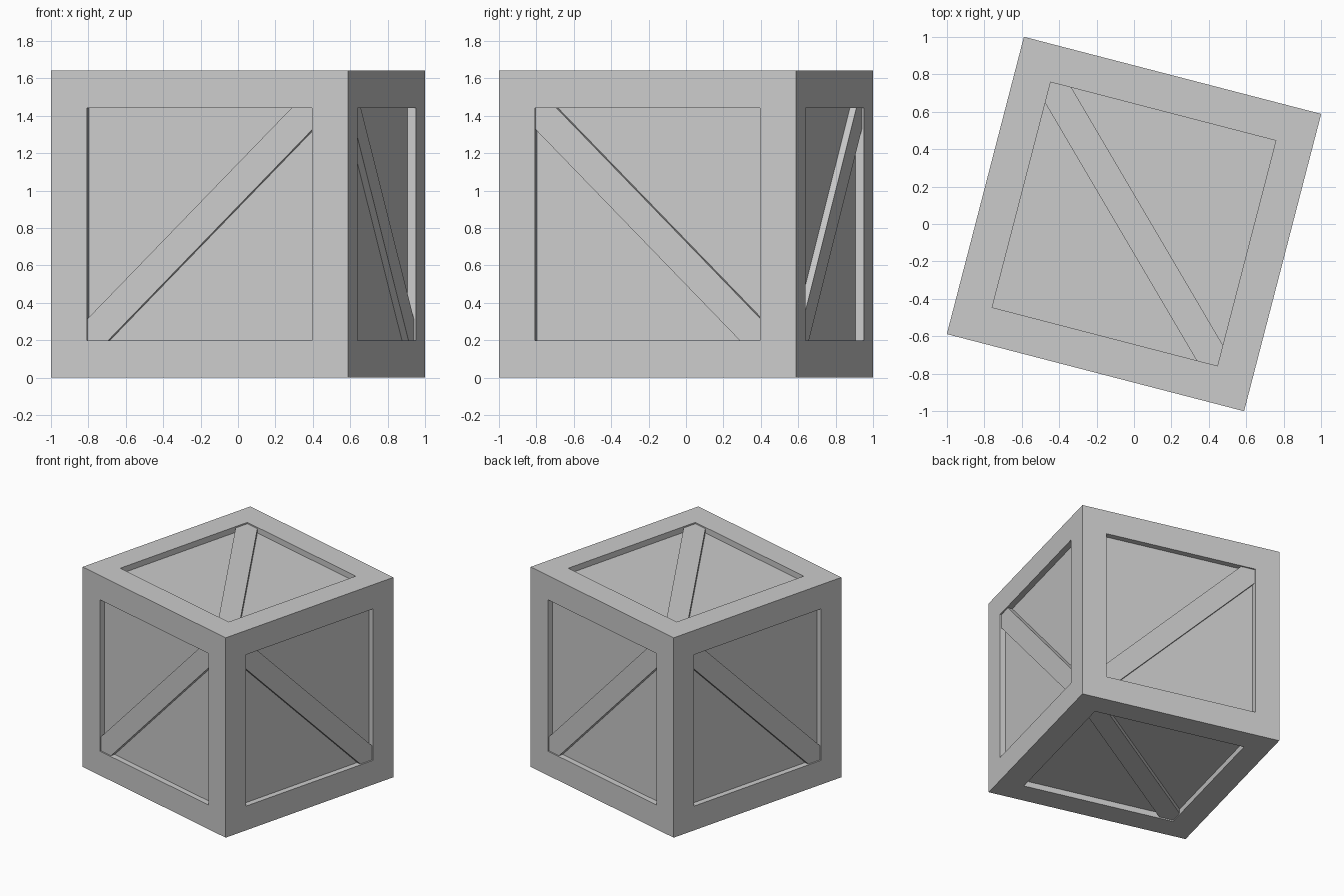
import bpy, bmesh
from math import radians
from mathutils import Matrix, Vector

cube = bpy.data.objects.get("Cube")
if cube:
    bpy.data.objects.remove(cube, do_unlink=True)

SIDE = 1.642      # crate edge length
FRAME = 0.199     # width of the frame around each panel
RECESS = 0.047    # depth of the panels
BRACE = 0.036     # height of the braces above the panels
CUT = 0.115       # half-width of a brace measured along the frame
HALF = SIDE / 2
INNER = HALF - FRAME

grey = bpy.data.materials.new("light_grey")
grey.use_nodes = True
colour = (0.6, 0.6, 0.6, 1)
grey.diffuse_color = colour
grey.node_tree.nodes["Principled BSDF"].inputs["Base Color"].default_value = colour

# The whole crate stands turned about the vertical axis
placement = Matrix.Translation((0, 0, HALF)) @ Matrix.Rotation(radians(-14.54), 4, 'Z')


def add_object(name, bm, matrix):
    bmesh.ops.recalc_face_normals(bm, faces=bm.faces[:])
    mesh = bpy.data.meshes.new(name)
    bm.to_mesh(mesh)
    bm.free()
    mesh.materials.append(grey)
    obj = bpy.data.objects.new(name, mesh)
    obj.matrix_world = matrix
    bpy.context.collection.objects.link(obj)
    return obj


# Crate body: a cube with a sunken panel on every side
bm = bmesh.new()
bmesh.ops.create_cube(bm, size=SIDE)
panels = bm.faces[:]
bmesh.ops.inset_individual(bm, faces=panels, thickness=FRAME, use_even_offset=True)
for face in bmesh.ops.extrude_discrete_faces(bm, faces=panels)["faces"]:
    face.normal_update()
    bmesh.ops.translate(bm, verts=face.verts[:], vec=-RECESS * face.normal)
add_object("crate_body", bm, placement)


# Diagonal brace with pointed ends that fit the panel corners
def add_brace(name, facing, turned):
    a, b = INNER, INNER - CUT
    outline = [(-a, -a), (-b, -a), (a, b), (a, a), (b, a), (-a, -b)]
    bm = bmesh.new()
    floor = HALF - RECESS - 0.005
    base = bm.faces.new([bm.verts.new((x, y, floor)) for x, y in outline])
    top = bmesh.ops.extrude_face_region(bm, geom=[base])["geom"]
    verts = [v for v in top if isinstance(v, bmesh.types.BMVert)]
    bmesh.ops.translate(bm, verts=verts, vec=Vector((0, 0, BRACE + 0.005)))
    turn = Matrix.Rotation(radians(90 if turned else 0), 4, 'Z')
    add_object(name, bm, placement @ facing @ turn)


upright = Matrix.Rotation(radians(90), 4, 'X')
for i, side in enumerate(("front", "left", "back", "right")):
    add_brace(side + "_brace", Matrix.Rotation(radians(90 * i), 4, 'Z') @ upright, i % 2 == 1)
add_brace("top_brace", Matrix.Identity(4), True)
add_brace("bottom_brace", Matrix.Rotation(radians(180), 4, 'X'), True)
